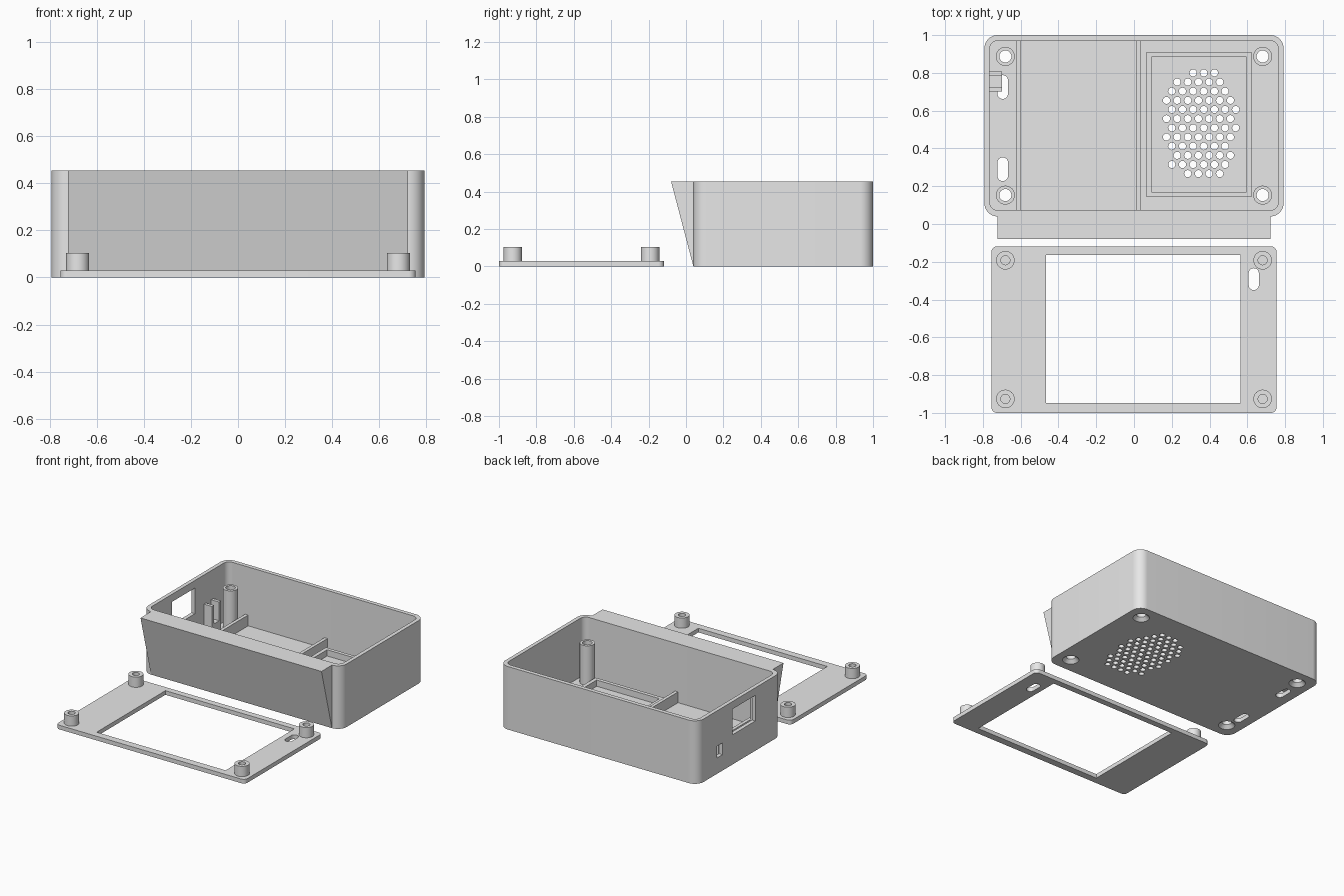
import bpy
import bmesh
import math

if "Cube" in bpy.data.objects:
    bpy.data.objects.remove(bpy.data.objects["Cube"])

grey = bpy.data.materials.new("light grey plastic")
grey.diffuse_color = (0.8, 0.8, 0.8, 1)
grey.use_nodes = True
grey.node_tree.nodes["Principled BSDF"].inputs["Base Color"].default_value = grey.diffuse_color


def rounded(x0, x1, y0, y1, r, seg=12):
    """Outline of a rectangle with rounded corners."""
    pts = []
    corners = [(x1 - r, y1 - r), (x0 + r, y1 - r), (x0 + r, y0 + r), (x1 - r, y0 + r)]
    for i, (cx, cy) in enumerate(corners):
        for k in range(seg + 1):
            a = math.pi / 2 * (i + k / seg)
            pts.append((cx + r * math.cos(a), cy + r * math.sin(a)))
    return pts


def rect(x0, x1, y0, y1):
    return [(x0, y0), (x1, y0), (x1, y1), (x0, y1)]


def circle(cx, cy, r, n=32):
    return [(cx + r * math.cos(2 * math.pi * k / n), cy + r * math.sin(2 * math.pi * k / n))
            for k in range(n)]


def slot(cx, cy, r, half):
    """Stadium outline, long in y."""
    pts = []
    for s, a0 in ((1, 0), (-1, math.pi)):
        for k in range(13):
            a = a0 + math.pi * k / 12
            pts.append((cx + r * math.cos(a), cy + s * (half - r) + r * math.sin(a)))
    return pts


def loft(name, parts):
    """Each part is (bottom outline, top outline, z0, z1)."""
    bm = bmesh.new()
    for low, high, z0, z1 in parts:
        a = [bm.verts.new((x, y, z0)) for x, y in low]
        b = [bm.verts.new((x, y, z1)) for x, y in high]
        n = len(a)
        bm.faces.new(a[::-1])
        bm.faces.new(b)
        for i in range(n):
            j = (i + 1) % n
            bm.faces.new((a[i], a[j], b[j], b[i]))
    bmesh.ops.recalc_face_normals(bm, faces=bm.faces)
    me = bpy.data.meshes.new(name)
    bm.to_mesh(me)
    bm.free()
    me.materials.append(grey)
    ob = bpy.data.objects.new(name, me)
    bpy.context.collection.objects.link(ob)
    return ob


def prism(name, outline, z0, z1):
    return loft(name, [(outline, outline, z0, z1)])


def cut(ob, parts):
    """Subtract lofted parts and discard the cutter."""
    cutter = loft("cutter", parts)
    mod = ob.modifiers.new("cut", 'BOOLEAN')
    mod.operation = 'DIFFERENCE'
    mod.solver = 'EXACT'
    mod.object = cutter
    bpy.context.view_layer.objects.active = ob
    bpy.ops.object.modifier_apply(modifier=mod.name)
    bpy.data.objects.remove(cutter)


def through(outline, z0=-0.1, z1=0.06):
    return (outline, outline, z0, z1)


SX, SY = 0.681, 0.367           # screw spacing from each centre
BOX_Y, LID_Y = 0.52, -0.559     # centres of case and lid
FLOOR, TOP = 0.03, 0.455
screws = [(sx * SX, sy * SY) for sx in (-1, 1) for sy in (-1, 1)]

# Case shell with hollow inside
case = prism("case_shell", rounded(-0.792, 0.792, 0.04, 1.0, 0.07), 0, TOP)
cut(case, [through(rounded(-0.764, 0.764, 0.073, 0.97, 0.042), FLOOR, 0.6)])

# Countersunk screw holes in the floor
cut(case, [through(circle(x, BOX_Y + y, 0.032)) for x, y in screws])
cut(case, [(circle(x, BOX_Y + y, 0.056), circle(x, BOX_Y + y, 0.032), -0.0005, 0.024)
           for x, y in screws])

# Hanging slots in the floor
cut(case, [through(slot(-0.695, y, 0.028, 0.063)) for y in (0.29, 0.725)])

# Speaker grille: (first half-step, hole count) per row, from the back
rows = [(5, 3), (2, 5), (1, 6), (0, 7), (1, 7), (0, 7),
        (1, 7), (0, 7), (1, 6), (2, 6), (1, 6), (4, 4)]
cut(case, [through(circle(0.172 + 0.0282 * (k + 2 * i), 0.80 - 0.0485 * r, 0.019, 16))
           for r, (k, n) in enumerate(rows) for i in range(n)])

# Side wall openings: connector window and small switch slot
cut(case, [through(rect(-0.9, -0.74, 0.34, 0.60), 0.215, 0.40),
           through(rect(-0.9, -0.74, 0.715, 0.78), 0.115, 0.20)])

# Sloped front wedge
wedge = loft("front_wedge", [(rect(-0.723, 0.723, 0.0395, 0.041),
                              rect(-0.723, 0.723, -0.08, 0.041), 0, TOP)])

# Screw posts inside the case
for x, y in screws:
    post = prism("case_post", circle(x, BOX_Y + y, 0.05), FLOOR, 0.315)
    cut(post, [through(circle(x, BOX_Y + y, 0.032), 0, 0.5)])

# Floor ribs
for x in (-0.61, 0.024):
    prism("floor_rib", rect(x - 0.012, x + 0.012, 0.073, 0.97), FLOOR, 0.108)

# Speaker frame
frame = prism("speaker_frame", rect(0.066, 0.622, 0.143, 0.91), FLOOR, 0.075)
cut(frame, [through(rect(0.093, 0.595, 0.17, 0.884), 0, 0.2)])

# Switch holder: two upright plates with a low seat between them
for y in (0.702, 0.785):
    prism("switch_plate", rect(-0.766, -0.70, y, y + 0.023), FLOOR, 0.245)
prism("switch_seat", rect(-0.766, -0.70, 0.725, 0.785), FLOOR, 0.11)

# Lid plate with screen window and slot
lid = prism("lid_plate", rounded(-0.755, 0.755, -1.0, -0.118, 0.03), 0, FLOOR)
cut(lid, [through(rect(-0.466, 0.565, -0.948, -0.163)),
          through(slot(0.634, -0.292, 0.027, 0.058))])

# Lid standoffs with blind holes
for x, y in screws:
    stand = prism("lid_standoff", circle(x, LID_Y + y, 0.049), FLOOR, 0.104)
    cut(stand, [through(circle(x, LID_Y + y, 0.024), 0.04, 0.2)])

# Smooth the round parts and keep edges sharp
for ob in bpy.context.collection.objects:
    ob.select_set(True)
bpy.context.view_layer.objects.active = case
bpy.ops.object.shade_smooth_by_angle(angle=math.radians(30))
